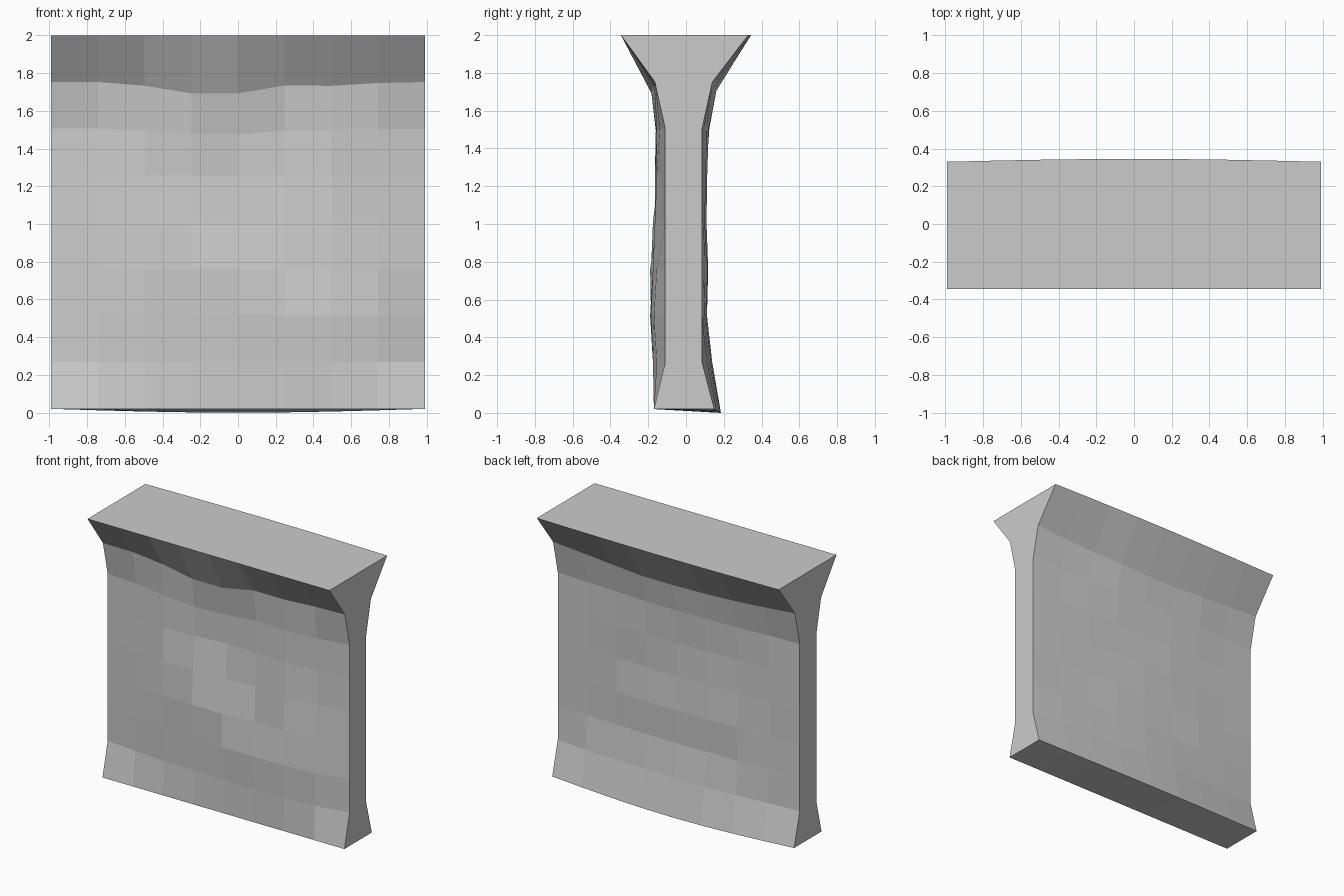
import bpy, bmesh, math, random

if "Cube" in bpy.data.objects:
    bpy.data.objects.remove(bpy.data.objects["Cube"])

random.seed(4)
N = 8
HALF = 0.99
ROW_Z = [0.02 + 1.98 * r / N for r in range(N + 1)]

# Depth of the chiselled front at the seven inner columns, bottom row to top row
FRONT = [
    (.170, .170, .170, .170, .170, .170, .170),
    (.135, .155, .165, .170, .175, .175, .155),
    (.140, .165, .175, .185, .190, .185, .170),
    (.140, .170, .185, .190, .160, .175, .155),
    (.140, .165, .175, .145, .150, .165, .135),
    (.130, .165, .145, .125, .140, .155, .130),
    (.130, .160, .155, .135, .140, .155, .140),
    (.168, .175, .183, .183, .170, .168, .168),
    (.345, .345, .345, .345, .345, .345, .345),
]
FRONT_END = [.17, .11, .11, .11, .11, .11, .11, .165, .345]
BACK_END = [.15, .085, .085, .085, .085, .085, .085, .14, .33]
BACK_MID = [.185, .145, .112, .115, .105, .110, .120, .160, .345]
SAG = [0, 0, .02, .06, .06, .018, .02, .005, 0]   # dip of the upper ledge line


def front_point(r, c):
    y = FRONT_END[r] if c in (0, N) else FRONT[r][c - 1]
    weight = {6: 0.5, 7: 1.0}.get(r, 0)
    return (-HALF + 2 * HALF * c / N, -y, ROW_Z[r] - SAG[c] * weight)


def back_point(r, c):
    w = math.sin(math.pi * c / N)
    inner = 0 < r < N and 0 < c < N
    y = BACK_END[r] + (BACK_MID[r] - BACK_END[r]) * w
    y += random.uniform(-.008, .005) if inner else 0
    z = ROW_Z[r] - (0.02 * w if r == 0 else 0)
    z -= 0.05 * w if r == 7 else 0
    return (-HALF + 2 * HALF * c / N, y, z)


bm = bmesh.new()


def grid(point):
    g = [[bm.verts.new(point(r, c)) for c in range(N + 1)] for r in range(N + 1)]
    for r in range(N):
        for c in range(N):
            bm.faces.new((g[r][c], g[r][c + 1], g[r + 1][c + 1], g[r + 1][c]))
    return g


# Two carved faces
front = grid(front_point)
back = grid(back_point)

# Top, bottom and side closing strips
for i in range(N):
    for r in (0, N):
        bm.faces.new((front[r][i], front[r][i + 1], back[r][i + 1], back[r][i]))
    for c in (0, N):
        bm.faces.new((front[i][c], front[i + 1][c], back[i + 1][c], back[i][c]))
bmesh.ops.recalc_face_normals(bm, faces=bm.faces)

mesh = bpy.data.meshes.new("stone_wall")
bm.to_mesh(mesh)
bm.free()
wall = bpy.data.objects.new("stone_wall", mesh)
bpy.context.collection.objects.link(wall)
